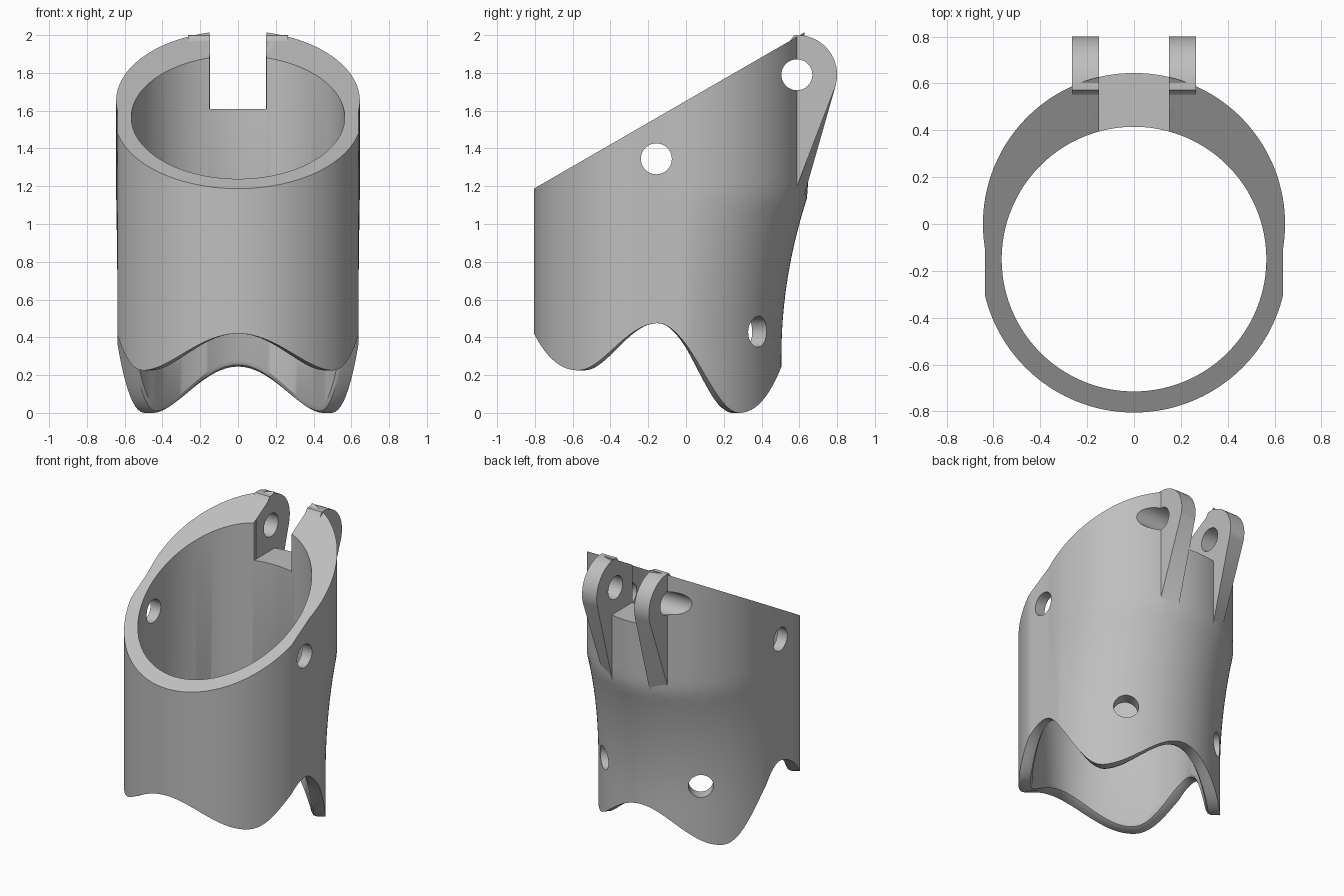
import bpy, bmesh, math
from mathutils import Vector

if "Cube" in bpy.data.objects:
    bpy.data.objects.remove(bpy.data.objects["Cube"])

grey = bpy.data.materials.new("plain_grey")
grey.use_nodes = True
colour = (0.52, 0.52, 0.52, 1)
grey.diffuse_color = colour
grey.node_tree.nodes["Principled BSDF"].inputs["Base Color"].default_value = colour

AXIS_Y = -0.15      # bore centre
BORE = 0.565
COLUMNS, ROWS = 160, 28


def make_object(name, bm):
    bmesh.ops.recalc_face_normals(bm, faces=bm.faces)
    mesh = bpy.data.meshes.new(name)
    bm.to_mesh(mesh)
    bm.free()
    mesh.materials.append(grey)
    obj = bpy.data.objects.new(name, mesh)
    bpy.context.collection.objects.link(obj)
    return obj


def bottom_z(angle):
    """Scalloped lower edge, eased between crests and lobes (degrees from +x)."""
    stops = [(-90, 0.42), (-40, 0.225), (0, 0.475), (41, 0), (90, 0.245)]
    for (a, za), (b, zb) in zip(stops, stops[1:]):
        if angle <= b:
            t = (angle - a) / (b - a)
            return za + (zb - za) * (1 - math.cos(math.pi * t)) / 2
    return stops[-1][1]


def top_z(y):
    """Slanted rim plane."""
    return 1.19 + math.tan(math.radians(30)) * (y + 0.8)


def outer_radius(angle, z):
    """Round at the foot, swelling backwards higher up."""
    c, s = math.cos(math.radians(angle)), math.sin(math.radians(angle))
    limit = 0.637 / max(abs(c), 0.01)
    low = min(0.655, limit)
    full = max(-AXIS_Y * s + math.sqrt(0.645 ** 2 - (AXIS_Y * c) ** 2), low)
    t = min(max((z - 0.3) / 0.85, 0), 1)
    return low + (full - low) * t * t


# Sleeve: one closed loop of rings, up the outside and down the bore
bm = bmesh.new()
columns = []
for i in range(COLUMNS):
    turn = 2 * math.pi * i / COLUMNS
    c, s = math.cos(turn), math.sin(turn)
    angle = math.degrees(math.asin(max(-1, min(1, s))))
    low = bottom_z(angle)
    high = top_z(AXIS_Y + outer_radius(angle, 2) * s)
    inner_high = top_z(AXIS_Y + BORE * s)
    profile = [(BORE + 0.012, low + 0.01), (BORE + 0.035, low)]
    for k in range(ROWS + 1):
        z = low + (high - low) * k / ROWS
        profile.append((outer_radius(angle, z), z))
    profile += [(BORE, inner_high), (BORE, low + 0.035)]
    columns.append([bm.verts.new((r * c, AXIS_Y + r * s, z)) for r, z in profile])
for i, col in enumerate(columns):
    nxt = columns[(i + 1) % COLUMNS]
    for k in range(len(col)):
        j = (k + 1) % len(col)
        bm.faces.new((col[k], nxt[k], nxt[j], col[j]))
sleeve = make_object("sleeve", bm)


# Hinge lugs: rounded ears tapering into the back wall
def make_lug(name, side):
    bm = bmesh.new()
    rings = []
    for x, foot in ((0.149, 0.64), (0.265, 0.588)):
        outline = [(0.42, 1.15), (0.42, top_z(0.42)), (0.55, top_z(0.55))]
        for k in range(17):
            a = math.radians(95 - 112 * k / 16)
            outline.append((0.59 + 0.21 * math.cos(a), 1.79 + 0.21 * math.sin(a)))
        outline += [(foot, 1.2), (foot - 0.03, 1.11)]
        rings.append([bm.verts.new((side * x, y, z)) for y, z in outline])
    count = len(rings[0])
    for ring in rings:
        bm.faces.new(ring)
    for k in range(count):
        j = (k + 1) % count
        bm.faces.new((rings[0][k], rings[0][j], rings[1][j], rings[1][k]))
    return make_object(name, bm)


lugs = [make_lug("left_lug", 1), make_lug("right_lug", -1)]


# Cutters for the slot, hinge pin, side holes and angled back holes
def rod(name, centre, direction, length, radius=0.082):
    bpy.ops.mesh.primitive_cylinder_add(vertices=40, radius=radius, depth=length, location=centre)
    obj = bpy.context.object
    obj.name = name
    obj.rotation_euler = Vector(direction).to_track_quat("Z", "Y").to_euler()
    obj.hide_render = True
    return obj


def cut(target, cutter):
    mod = target.modifiers.new("cut", "BOOLEAN")
    mod.operation, mod.solver, mod.object = "DIFFERENCE", "EXACT", cutter
    bpy.context.view_layer.objects.active = target
    bpy.ops.object.modifier_apply(modifier=mod.name)


bpy.ops.mesh.primitive_cube_add(size=1, location=(0, 0.6, 2.01))
slot = bpy.context.object
slot.name = "slot_cutter"
slot.scale = (0.3, 0.8, 0.8)
slot.hide_render = True

pin = rod("pin_cutter", (0, 0.587, 1.79), (1, 0, 0), 2)
cutters = [slot, pin, rod("side_cutter", (0, -0.157, 1.345), (1, 0, 0), 2)]
for side in (1, -1):
    a = math.radians(54)
    way = Vector((side * math.cos(a), math.sin(a), 0))
    cutters.append(rod("back_cutter", way * 0.62 + Vector((0, AXIS_Y, 0.43)), way, 0.5))
bpy.context.view_layer.update()

for cutter in cutters:
    cut(sleeve, cutter)
for lug in lugs:
    cut(lug, pin)
for cutter in cutters:
    bpy.data.objects.remove(cutter)

# Smooth shading with crisp edges
bpy.ops.object.select_all(action="DESELECT")
for obj in [sleeve] + lugs:
    obj.select_set(True)
bpy.context.view_layer.objects.active = sleeve
bpy.ops.object.shade_smooth_by_angle(angle=math.radians(30))
